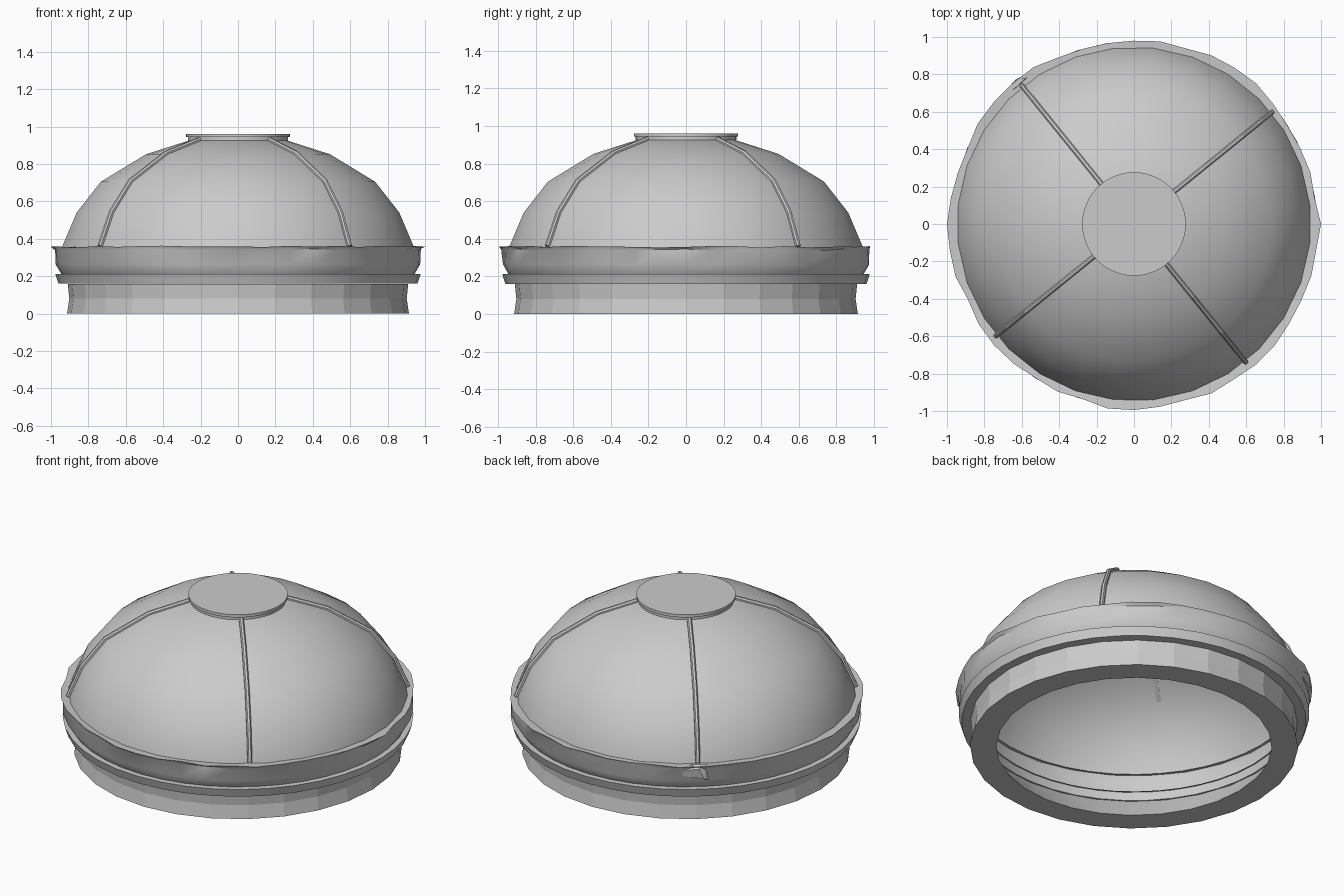
import bpy, bmesh, math, random
from mathutils import Vector

random.seed(4)
cube = bpy.data.objects.get("Cube")
if cube:
    bpy.data.objects.remove(cube, do_unlink=True)

grey = bpy.data.materials.new("plain grey")
grey.use_nodes = True
grey.diffuse_color = (0.6, 0.6, 0.6, 1)
grey.node_tree.nodes["Principled BSDF"].inputs["Base Color"].default_value = grey.diffuse_color


def finish(bm, name, smooth_angle=None):
    bmesh.ops.remove_doubles(bm, verts=bm.verts, dist=1e-5)
    bmesh.ops.recalc_face_normals(bm, faces=bm.faces)
    mesh = bpy.data.meshes.new(name)
    bm.to_mesh(mesh)
    bm.free()
    mesh.materials.append(grey)
    obj = bpy.data.objects.new(name, mesh)
    bpy.context.collection.objects.link(obj)
    if smooth_angle:
        bpy.ops.object.select_all(action='DESELECT')
        obj.select_set(True)
        bpy.context.view_layer.objects.active = obj
        bpy.ops.object.shade_smooth_by_angle(angle=math.radians(smooth_angle))
    return obj


def lathe(name, profile, segs, phase=0.0, closed=True, smooth_angle=None, wobble=None):
    """Turn an (r, z) profile about z; wobble(row, column) shifts r and z."""
    bm = bmesh.new()
    rows = []
    for i, (r, z) in enumerate(profile):
        row = []
        for j in range(segs):
            dr, dz = wobble(i, j) if wobble else (0, 0)
            a = 2 * math.pi * j / segs + phase
            row.append(bm.verts.new(((r + dr) * math.cos(a), (r + dr) * math.sin(a), z + dz)))
        rows.append(row)
    pairs = list(zip(rows, rows[1:]))
    if closed:
        pairs.append((rows[-1], rows[0]))
    for low, high in pairs:
        for j in range(segs):
            k = (j + 1) % segs
            bm.faces.new((low[j], low[k], high[k], high[j]))
    return finish(bm, name, smooth_angle)


# Base collar: faceted, slightly waisted, flaring open inside
lathe("base_collar", [(0.767, 0), (0.914, 0), (0.902, 0.08), (0.91, 0.159), (0.89, 0.159)], 28,
      smooth_angle=12)

# Plain ring above the collar
lathe("lower_ring", [(0.88, 0.16), (0.96, 0.16), (0.977, 0.212), (0.88, 0.212)], 40, smooth_angle=30)

# Battered rim band with an uneven, wandering lip, open on the inside
SEGS = 44
lip = [random.uniform(-0.015, 0.01) for _ in range(SEGS)]
lip[0] = lip[SEGS // 2] = 0.012


def batter(row, col):
    if row == 4:
        return lip[col], random.uniform(-0.007, 0.003)
    if row == 3:
        return lip[col] * 0.5 + random.uniform(-0.008, 0.004), random.uniform(-0.008, 0.002)
    if row == 2:
        return random.uniform(-0.003, 0.004), random.uniform(-0.004, 0.004)
    return 0, 0


lathe("battered_rim", [(0.87, 0.213), (0.945, 0.213), (0.976, 0.265), (0.977, 0.345),
                       (0.988, 0.36), (0.925, 0.354)], SEGS, closed=False,
      smooth_angle=40, wobble=batter)

# Dome shell, carried down behind the rim
dome_profile = [(0.93, 0.214), (0.957, 0.27), (0.945, 0.36), (0.868, 0.54), (0.738, 0.705),
                (0.495, 0.852), (0.25, 0.93), (0, 0.945)]
lathe("dome", dome_profile, 28, phase=math.pi / 28, closed=False, smooth_angle=60)

# Top cap: a disc on a slightly narrower neck
lathe("top_cap", [(0.25, 0.932), (0.268, 0.925), (0.268, 0.943), (0.277, 0.943),
                  (0.277, 0.96), (0, 0.96)], 48, closed=False, smooth_angle=30)

# Four ribs running down the dome
RIB_ANGLE = math.radians(39)
section = [(-0.013, -0.003), (-0.013, 0.008), (-0.006, 0.017),
           (0.006, 0.017), (0.013, 0.008), (0.013, -0.003)]
for n in range(4):
    a = RIB_ANGLE + n * math.pi / 2
    out = Vector((math.cos(a), math.sin(a), 0))
    side = Vector((-math.sin(a), math.cos(a), 0))
    path = dome_profile[2:7]
    bm = bmesh.new()
    rings = []
    for i, (r, z) in enumerate(path):
        before, after = path[max(i - 1, 0)], path[min(i + 1, len(path) - 1)]
        normal = (out * (after[1] - before[1]) + Vector((0, 0, before[0] - after[0]))).normalized()
        point = out * r + Vector((0, 0, z))
        rings.append([bm.verts.new(point + side * u + normal * v) for u, v in section])
    for low, high in zip(rings, rings[1:]):
        for j in range(len(section)):
            k = (j + 1) % len(section)
            bm.faces.new((low[j], low[k], high[k], high[j]))
    bm.faces.new(rings[0])
    bm.faces.new(rings[-1])
    finish(bm, f"dome_rib_{n + 1}")

# Crumpled fold on the rim below one back rib
a = RIB_ANGLE + math.pi / 2
out, side = Vector((math.cos(a), math.sin(a), 0)), Vector((-math.sin(a), math.cos(a), 0))
bm = bmesh.new()
for u, r, z in [(0.05, 0.965, 0.36), (0.07, 0.968, 0.265), (-0.2, 0.95, 0.31),
                (-0.03, 0.97, 0.362), (0.0, 0.998, 0.345), (0.035, 0.995, 0.28)]:
    bm.verts.new(out * r + side * u + Vector((0, 0, z)))
bmesh.ops.convex_hull(bm, input=bm.verts)
finish(bm, "rim_crumple")
